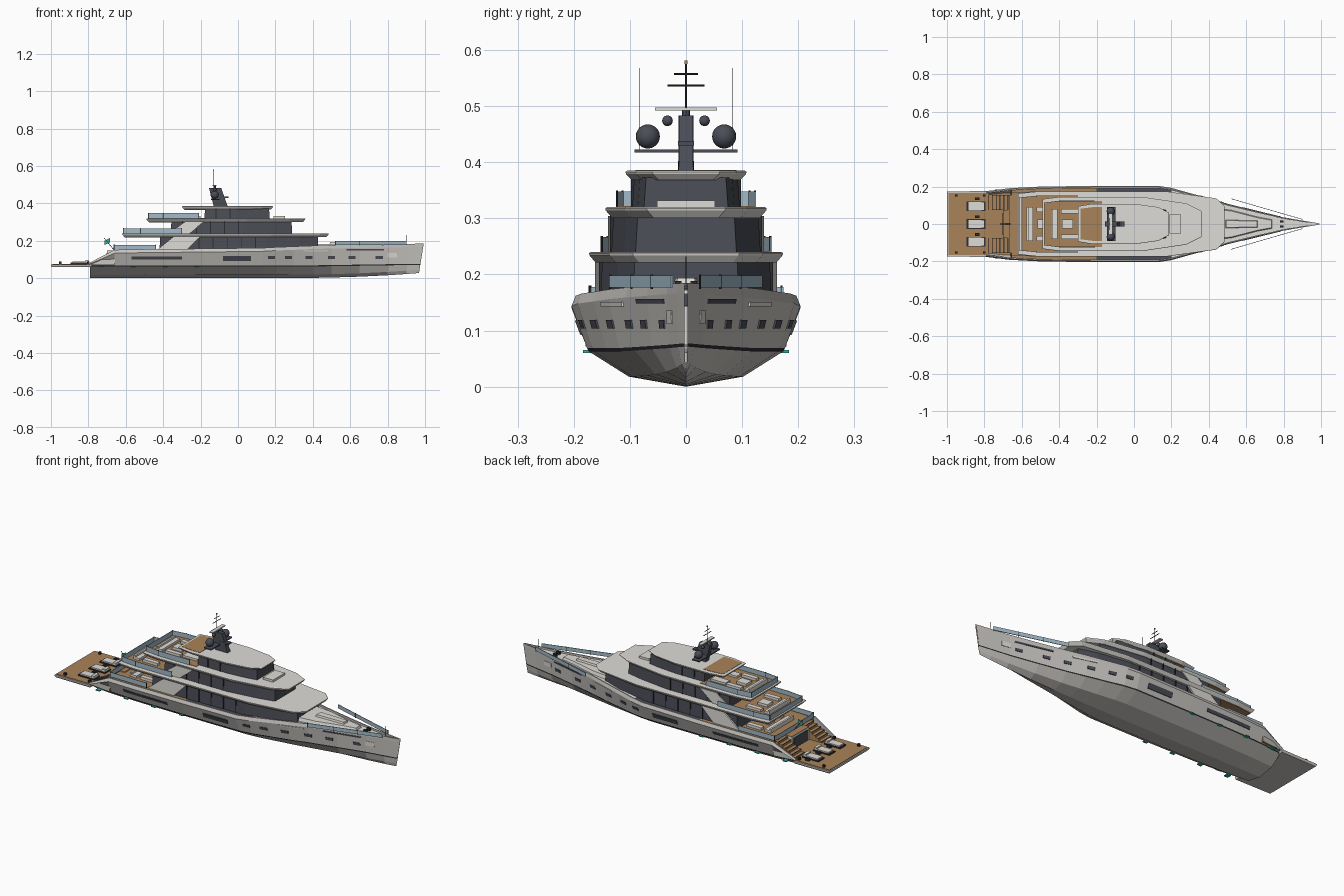
import bpy, bmesh, math
from mathutils import Vector

if "Cube" in bpy.data.objects:
    bpy.data.objects.remove(bpy.data.objects["Cube"])


def material(name, rgb):
    m = bpy.data.materials.new(name)
    m.use_nodes = True
    m.diffuse_color = (*rgb, 1)
    m.node_tree.nodes["Principled BSDF"].inputs["Base Color"].default_value = (*rgb, 1)
    return m


HULL = material("hull grey", (0.58, 0.56, 0.53))
WHITE = material("deck white", (0.74, 0.72, 0.68))
DARK = material("dark tinted glass", (0.07, 0.075, 0.095))
TEAK = material("teak", (0.40, 0.23, 0.10))
GLASS = material("railing glass", (0.36, 0.49, 0.57))
TRIM = material("black trim", (0.025, 0.025, 0.03))
TEAL = material("teal light", (0.03, 0.42, 0.36))


def finish(name, bm, *mats, smooth=False):
    bmesh.ops.remove_doubles(bm, verts=bm.verts, dist=1e-5)
    bmesh.ops.recalc_face_normals(bm, faces=bm.faces)
    me = bpy.data.meshes.new(name)
    bm.to_mesh(me)
    bm.free()
    ob = bpy.data.objects.new(name, me)
    bpy.context.collection.objects.link(ob)
    for m in mats:
        me.materials.append(m)
    if smooth:
        me.shade_smooth()
    return ob


def box(name, x, y, z, mat, mirror=False):
    """Box from (low, high) ranges; mirror repeats it on the other side."""
    bm = bmesh.new()
    for s in (1, -1) if mirror else (1,):
        vs = bmesh.ops.create_cube(bm, size=1)["verts"]
        for v in vs:
            v.co = [r[0] + (c + 0.5) * (r[1] - r[0]) for c, r in zip(v.co, (x, y, z))]
            v.co.y *= s
    return finish(name, bm, mat)


def loft(name, half, layers, mat):
    """Symmetric outline of (x, half width) stacked at (z, inset) layers."""
    bm = bmesh.new()
    mid, span = (half[0][0] + half[-1][0]) / 2, (half[-1][0] - half[0][0]) / 2
    rings = []
    for z, d in layers:
        side = [(mid + (x - mid) * (1 - d / span), max(y - d, 0.002)) for x, y in half]
        pts = side + [(x, -y) for x, y in reversed(side)]
        rings.append([bm.verts.new((x, y, z)) for x, y in pts])
    n = len(rings[0])
    for a, b in zip(rings, rings[1:]):
        for i in range(n):
            bm.faces.new((a[i], a[(i + 1) % n], b[(i + 1) % n], b[i]))
    bm.faces.new(rings[0])
    bm.faces.new(rings[-1])
    return finish(name, bm, mat)


def rod(name, a, b, r, mat, sides=8):
    a, b = Vector(a), Vector(b)
    bm = bmesh.new()
    bmesh.ops.create_cone(bm, cap_ends=True, segments=sides, radius1=r, radius2=r, depth=(b - a).length)
    rot = Vector((0, 0, 1)).rotation_difference(b - a)
    for v in bm.verts:
        v.co = rot @ v.co + (a + b) / 2
    return finish(name, bm, mat)


def ball(name, loc, r, mat):
    bm = bmesh.new()
    bmesh.ops.create_uvsphere(bm, u_segments=20, v_segments=12, radius=r)
    bmesh.ops.translate(bm, verts=bm.verts, vec=loc)
    return finish(name, bm, mat, smooth=True)


def railing(name, path, z0, z1, closed_aft=True):
    """Glass panels along a half path, mirrored, with dark posts."""
    full = [(x, -y) for x, y in reversed(path)] + path
    for i, (a, b) in enumerate(zip(full, full[1:])):
        if not closed_aft and i == len(path) - 1:
            continue
        d = Vector((b[0] - a[0], b[1] - a[1], 0)).normalized()
        n = Vector((-d.y, d.x, 0)) * 0.0015
        bm = bmesh.new()
        for z in (z0, z1):
            for p, s in ((a, 1), (b, 1), (b, -1), (a, -1)):
                bm.verts.new(Vector((*p, z)) + n * s)
        bmesh.ops.convex_hull(bm, input=bm.verts)
        finish(name + "_glass", bm, GLASS)
        rod(name + "_post", (*a, z0 - 0.003), (*a, z1 + 0.002), 0.002, TRIM, 6)


# Hull: stations of x, half beam, sheer height, deck height
stations = [(-0.79, 0.176, 0.085, 0.072), (-0.66, 0.192, 0.152, 0.072), (-0.655, 0.192, 0.152, 0.143),
            (-0.5, 0.2, 0.155, 0.144), (-0.2, 0.204, 0.158, 0.146), (0.13, 0.204, 0.162, 0.15),
            (0.2, 0.193, 0.166, 0.154), (0.3, 0.165, 0.17, 0.158), (0.4, 0.138, 0.174, 0.164),
            (0.5, 0.108, 0.177, 0.167), (0.65, 0.07, 0.18, 0.17), (0.8, 0.034, 0.183, 0.173),
            (0.9, 0.016, 0.184, 0.175), (0.968, 0.003, 0.185, 0.18)]


def section(x, b, zs, zd):
    bow = max(0, x / 0.968)
    zk, zw = 0.028 * bow ** 3, 0.063 + 0.015 * max(0, x - 0.4)
    inner = max(b * 0.965 - 0.006, 0)
    pts = [(0, zk), (b * 0.5, zk + 0.018), (b * 0.85, zw), (b * 0.865, zw + 0.006),
           (b, max(0.077, zs - 0.018)), (b * 0.965, zs), (inner, zs), (inner, zd), (0, zd)]
    rake = 0.025 * bow ** 6
    return [(x + rake * (z - 0.03) / 0.155, y, z) for y, z in pts]


bm = bmesh.new()
for s in (1, -1):
    rows = [[bm.verts.new((x, y * s, z)) for x, y, z in section(*st)] for st in stations]
    for st, a, b in zip(stations, rows, rows[1:]):
        deck = 3 if st[0] < -0.2 else 4 if st[0] < 0.2 else 2
        for j in range(8):
            f = bm.faces.new((a[j], a[j + 1], b[j + 1], b[j]))
            f.material_index = 1 if j == 2 else deck if j == 7 else 0
    bm.faces.new(rows[0])
bmesh.ops.dissolve_degenerate(bm, edges=bm.edges, dist=1e-6)
finish("hull", bm, HULL, TRIM, WHITE, TEAK, DARK)


def side_y(x, z):
    for p, q in zip(stations, stations[1:]):
        if p[0] <= x <= q[0]:
            t = (x - p[0]) / (q[0] - p[0])
            prof = section(*[u + t * (v - u) for u, v in zip(p, q)])
            for a, b in zip(prof[2:6], prof[3:6]):
                if a[2] <= z <= b[2]:
                    return a[1] + (b[1] - a[1]) * (z - a[2]) / (b[2] - a[2])
    return 0


def hull_plate(name, x0, x1, z0, z1, mat, n=4):
    bm = bmesh.new()
    for s in (1, -1):
        grid = [[[bm.verts.new((x, s * (side_y(x, z) + o), z)) for o in (-0.002, 0.003)] for z in (z0, z1)]
                for x in [x0 + (x1 - x0) * i / n for i in range(n + 1)]]
        for (a, b), (c, d) in zip(grid, grid[1:]):
            for quad in ((a[1], b[1], d[1], c[1]), (b[0], b[1], d[1], d[0]), (a[0], a[1], c[1], c[0])):
                bm.faces.new(quad)
        for a, b in (grid[0], grid[-1]):
            bm.faces.new((a[0], a[1], b[1], b[0]))
    finish(name, bm, mat)


# Hull windows, hawse slots, anchor pockets and waterline lights
hull_plate("long_window", -0.57, -0.3, 0.1, 0.115, DARK, 6)
hull_plate("midship_window", -0.08, 0.07, 0.092, 0.118, DARK)
for x in (0.18, 0.27, 0.38, 0.5, 0.61, 0.755):
    hull_plate("porthole", x - 0.019, x + 0.019, 0.104, 0.119, DARK, 2)
hull_plate("forward_slot", 0.58, 0.78, 0.148, 0.156, DARK)
hull_plate("fairlead", 0.35, 0.48, 0.143, 0.151, WHITE, 2)
hull_plate("anchor_pocket", 0.8, 0.85, 0.112, 0.136, WHITE, 2)
for x in (-0.73, -0.56, -0.39, -0.22):
    box("waterline_light", (x - 0.012, x + 0.012), (0.16, 0.184), (0.06, 0.065), TEAL, True)

# Swim platform with loungers, tables and bollards
loft("swim_platform", [(-1, 0.174), (-0.78, 0.176)], [(0.06, 0.004), (0.068, 0), (0.074, 0)], HULL)
box("platform_teak", (-0.993, -0.66), (-0.166, 0.166), (0.073, 0.077), TEAK)
for y in (-0.095, 0, 0.095):
    box("lounger_base", (-0.895, -0.795), (y - 0.026, y + 0.026), (0.077, 0.083), TRIM)
    box("lounger_pad", (-0.885, -0.81), (y - 0.022, y + 0.022), (0.083, 0.09), WHITE)
    box("lounger_head", (-0.815, -0.798), (y - 0.022, y + 0.022), (0.083, 0.097), WHITE)
    box("side_table", (-0.85, -0.825), (y + 0.032, y + 0.046), (0.077, 0.09), TRIM)
for x in (-0.95, -0.8):
    box("bollard", (x - 0.006, x + 0.006), (0.146, 0.158), (0.077, 0.09), TRIM, True)

# Stern stairs and beach club
for i in range(6):
    z = 0.085 + i * 0.0115
    box("stair_step", (-0.78 + i * 0.021, -0.655), (0.075, 0.155), (0.074, z), TEAK, True)
    box("stair_nosing", (-0.781 + i * 0.021, -0.777 + i * 0.021), (0.075, 0.155), (z, z + 0.001), TRIM, True)
box("beach_club", (-0.7, -0.64), (-0.075, 0.075), (0.074, 0.146), WHITE)
box("beach_club_door", (-0.703, -0.698), (-0.06, 0.06), (0.078, 0.135), DARK)
box("beach_club_teak", (-0.7, -0.64), (-0.075, 0.075), (0.146, 0.148), TEAK)

# Superstructure: glass walls, overhanging roofs, and teak soffits ending at the given x
tiers = [
    ("lower", [(-0.42, 0.153), (0.15, 0.153), (0.33, 0.125), (0.43, 0.095)], (0.144, 0.228),
     [(-0.62, 0.163), (-0.52, 0.173), (0.18, 0.173), (0.44, 0.137), (0.485, 0.095)], (0.221, 0.24), -0.4),
    ("middle", [(-0.36, 0.133), (0.03, 0.133), (0.2, 0.11), (0.29, 0.09)], (0.238, 0.306),
     [(-0.49, 0.133), (-0.4, 0.144), (0.05, 0.144), (0.28, 0.11), (0.36, 0.07)], (0.301, 0.32), -0.34),
    ("upper", [(-0.18, 0.096), (0, 0.096), (0.11, 0.086), (0.17, 0.075)], (0.318, 0.373),
     [(-0.3, 0.095), (-0.22, 0.108), (0, 0.108), (0.13, 0.09), (0.187, 0.06)], (0.368, 0.385), 0)]
for name, wall, (w0, w1), roof, (r0, r1), end in tiers:
    loft(name + "_glass_wall", wall, [(w0, 0), (w1, 0.004)], DARK)
    loft(name + "_roof", roof, [(r0, 0.012), (r1 - 0.006, 0.001), (r1 - 0.002, 0), (r1, 0.003)], WHITE)
    loft(name + "_soffit", roof[:2] + [(end, roof[1][1])], [(r0 - 0.002, 0.014), (r0 + 0.001, 0.014)], TEAK)
    x, y = wall[0][0] + 0.06, wall[0][1]
    while x < wall[1][0]:
        box(name + "_mullion", (x, x + 0.005), (y - 0.008, y + 0.002), (w0, w1), TRIM, True)
        x += 0.075

# Teak on the aft decks
loft("second_deck_teak", [(-0.605, 0.14), (-0.52, 0.15), (-0.3, 0.15)], [(0.239, 0), (0.242, 0)], TEAK)
loft("third_deck_teak", [(-0.478, 0.112), (-0.4, 0.122), (-0.17, 0.122)], [(0.319, 0), (0.322, 0)], TEAK)
loft("top_deck_teak", [(-0.285, 0.082), (-0.22, 0.09), (-0.17, 0.09)], [(0.384, 0), (0.3865, 0)], TEAK)


# Raked side fins that carry the overhangs
def fin(name, corners, y, t):
    bm = bmesh.new()
    for s in (1, -1):
        a, b = ([bm.verts.new((x, s * yy, z)) for x, z in corners] for yy in (y, y + t))
        bm.faces.new(a)
        bm.faces.new(b)
        for i in range(4):
            bm.faces.new((a[i], a[i - 1], b[i - 1], b[i]))
    finish(name, bm, WHITE)


fin("lower_fin", [(-0.44, 0.146), (-0.28, 0.146), (-0.2, 0.226), (-0.34, 0.226)], 0.154, 0.008)
fin("middle_fin", [(-0.37, 0.24), (-0.26, 0.24), (-0.18, 0.304), (-0.28, 0.304)], 0.134, 0.005)

# Glass railings
railing("main_deck_rail", [(-0.665, 0.14), (-0.66, 0.17), (-0.44, 0.172)], 0.152, 0.178)
railing("second_deck_rail", [(-0.612, 0.14), (-0.52, 0.15), (-0.3, 0.15)], 0.24, 0.267)
railing("third_deck_rail", [(-0.48, 0.113), (-0.4, 0.123), (-0.21, 0.123)], 0.32, 0.348)
railing("bow_rail", [(0.9, 0.025), (0.775, 0.061), (0.65, 0.097), (0.52, 0.135)], 0.177, 0.198, False)

# Deck furniture
for x0, x1, y0, y1, z in ((-0.58, -0.55, -0.1, 0.1, 0.147), (-0.565, -0.54, -0.09, 0.09, 0.242),
                          (-0.435, -0.41, -0.08, 0.08, 0.322)):
    box("sofa_seat", (x0, x1), (y0, y1), (z, z + 0.012), WHITE)
    box("sofa_back", (x0 - 0.01, x0), (y0, y1), (z, z + 0.022), WHITE)
    box("deck_table", (x1 + 0.025, x1 + 0.085), (-0.025, 0.025), (z, z + 0.014), WHITE)
    box("side_sofa", (x1 + 0.02, x1 + 0.11), (y1 - 0.025, y1), (z, z + 0.014), WHITE, True)
box("sun_bed", (-0.29, -0.2), (0.03, 0.07), (0.322, 0.333), WHITE, True)
box("roof_hatch", (0.19, 0.25), (-0.052, 0.052), (0.318, 0.332), WHITE)

# Foredeck trunk, locker and mooring gear
loft("foredeck_trunk", [(0.42, 0.085), (0.52, 0.075), (0.66, 0.04), (0.74, 0.026)], [(0.165, 0), (0.184, 0.006)], WHITE)
loft("foredeck_locker", [(0.49, 0.022), (0.66, 0.018)], [(0.183, 0), (0.194, 0.003)], WHITE)
box("winch", (0.78, 0.8), (0.008, 0.02), (0.172, 0.188), TRIM, True)
rod("jackstaff", (0.9, 0, 0.175), (0.9, 0, 0.232), 0.001, TRIM)

# Mast with radar arms, domes and aerials
pylon = loft("mast_pylon", [(-0.13, 0.014), (-0.055, 0.013)], [(0.384, 0), (0.483, 0.001)], DARK)
for v in pylon.data.vertices:
    if v.co.z > 0.45:
        v.co.x = -0.155 if v.co.x < -0.09 else -0.09
box("dome_arm", (-0.145, -0.1), (-0.092, 0.092), (0.417, 0.423), DARK)
box("forward_arm", (-0.11, -0.05), (-0.014, 0.014), (0.43, 0.438), DARK)
box("radar_bar", (-0.135, -0.115), (-0.055, 0.055), (0.492, 0.498), WHITE)
rod("radar_pivot", (-0.125, 0, 0.48), (-0.125, 0, 0.493), 0.007, DARK)
rod("mast_pole", (-0.13, 0, 0.48), (-0.13, 0, 0.578), 0.002, TRIM)
rod("lower_yard", (-0.13, -0.033, 0.537), (-0.13, 0.033, 0.537), 0.0017, TRIM)
rod("upper_yard", (-0.13, -0.021, 0.557), (-0.13, 0.021, 0.557), 0.0017, TRIM)
box("mast_light", (-0.133, -0.127), (-0.003, 0.003), (0.575, 0.581), TEAK)
for s in (1, -1):
    ball("satellite_dome", (-0.125, s * 0.068, 0.446), 0.0215, DARK)
    ball("small_dome", (-0.125, s * 0.033, 0.474), 0.0095, DARK)
    rod("whip_aerial", (-0.125, s * 0.083, 0.42), (-0.125, s * 0.083, 0.568), 0.0005, TRIM, 6)

# Stern flag on a raked staff
rod("flag_staff", (-0.66, 0, 0.147), (-0.715, 0, 0.215), 0.0015, TRIM)
flag = box("flag", (-0.713, -0.685), (-0.001, 0.001), (0.185, 0.207), TEAL)
for v in flag.data.vertices:
    v.co.z += (v.co.x + 0.7) * 0.5
